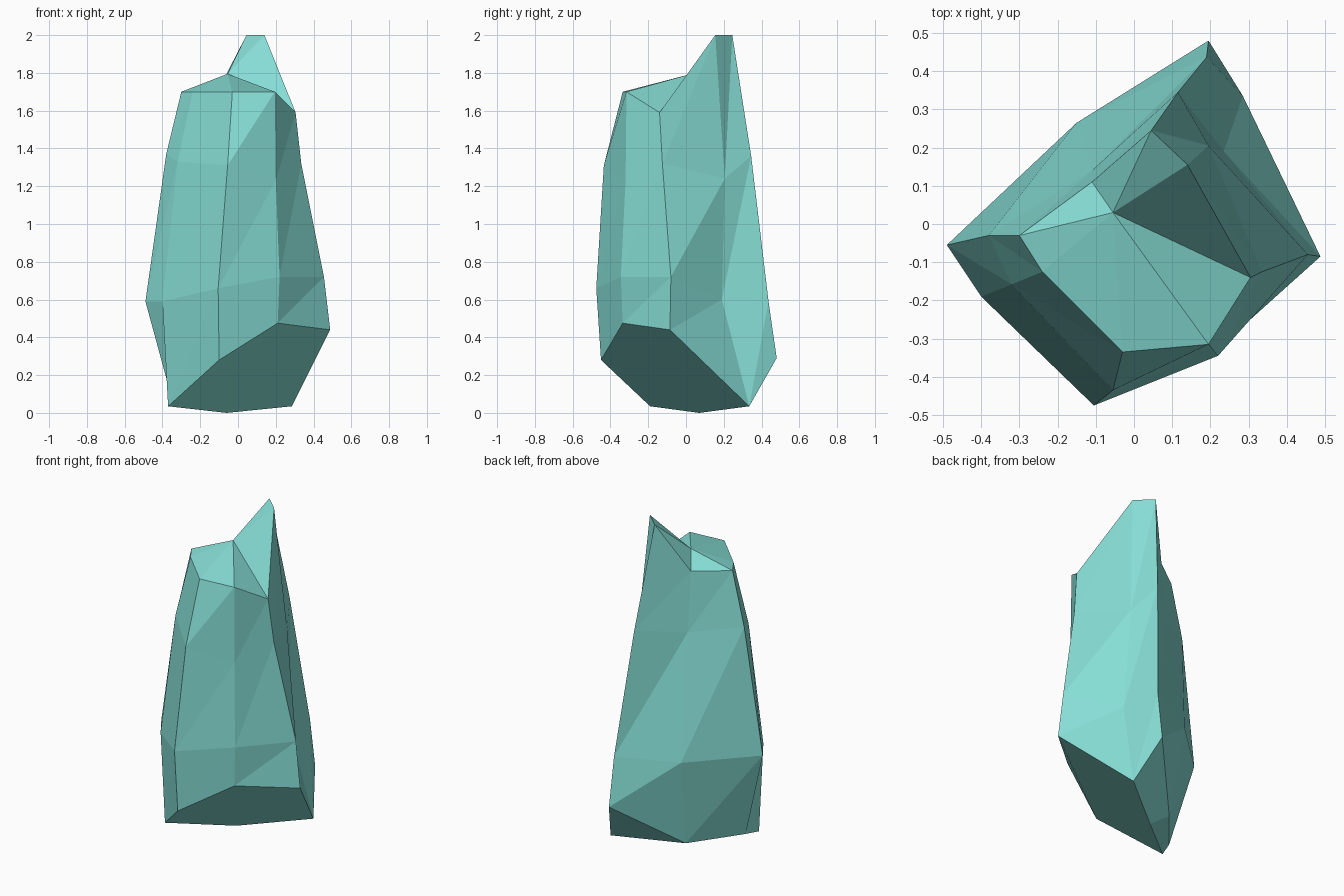
import bpy
import bmesh

# Remove the default cube
default_cube = bpy.data.objects.get("Cube")
if default_cube:
    bpy.data.objects.remove(default_cube, do_unlink=True)


def make_material(name, colour):
    material = bpy.data.materials.new(name)
    material.use_nodes = True
    material.diffuse_color = colour
    shader = next(n for n in material.node_tree.nodes if n.type == "BSDF_PRINCIPLED")
    shader.inputs["Base Color"].default_value = colour
    shader.inputs["Roughness"].default_value = 0.8
    return material


def add_rock(name, columns, crown, keel, material):
    """Skin eight vertical ridges into a faceted rock with a chipped crown."""
    bm = bmesh.new()
    ridges = [[bm.verts.new(point) for point in column] for column in columns]
    summit = bm.verts.new(crown)
    base = bm.verts.new(keel)

    # Side facets between neighbouring ridges, and crown facets around the summit
    for index, ridge in enumerate(ridges):
        following = ridges[(index + 1) % len(ridges)]
        for level in range(len(ridge) - 1):
            bm.faces.new((ridge[level], ridge[level + 1], following[level]))
            bm.faces.new((ridge[level + 1], following[level + 1], following[level]))
        bm.faces.new((ridge[0], following[0], summit))

    # Underside: one broad slanted facet and two chipped corners
    (left_front, front, right_front, right,
     right_back, back, left_back, left) = [ridge[-1] for ridge in ridges]
    bm.faces.new((left_front, front, right_front, right, right_back, base))
    bm.faces.new((right_back, back, left_back, base))
    bm.faces.new((left_back, left, left_front, base))

    bmesh.ops.recalc_face_normals(bm, faces=bm.faces[:])
    mesh = bpy.data.meshes.new(name)
    bm.to_mesh(mesh)
    bm.free()
    mesh.materials.append(material)
    rock = bpy.data.objects.new(name, mesh)
    bpy.context.scene.collection.objects.link(rock)
    return rock


# Ridges run from the crown to the base, in order around the rock
left_front_ridge = ((-.24, -.125, 1.7), (-.32, -.158, 1.33), (-.4, -.19, .59), (-.37, -.19, .035))
front_ridge = ((-.03, -.335, 1.7), (-.055, -.435, 1.31), (-.105, -.475, .66), (-.1, -.45, .28))
right_front_ridge = ((.195, -.315, 1.7), (.2, -.32, 1.23), (.22, -.345, .72), (.21, -.335, .475))
right_ridge = ((.305, -.14, 1.59), (.335, -.125, 1.32), (.455, -.08, .72), (.488, -.085, .44))
right_back_ridge = ((.14, .155, 2), (.195, .205, 1.24), (.235, .19, .6), (.285, .335, .035))
back_ridge = ((.045, .245, 2), (.115, .345, 1.36), (.19, .437, .59), (.195, .48, .29))
left_back_ridge = ((-.11, .11, 1.7), (-.11, .14, 1.33), (-.15, .265, .575), (-.117, .17, .03))
left_ridge = ((-.3, -.03, 1.7), (-.38, -.03, 1.37), (-.49, -.055, .59), (-.342, -.1, .045))

teal = make_material("teal_stone", (.24, .73, .67, 1))
add_rock("crystal_rock",
         (left_front_ridge, front_ridge, right_front_ridge, right_ridge,
          right_back_ridge, back_ridge, left_back_ridge, left_ridge),
         (-.055, .03, 1.795), (-.06, .07, 0), teal)
